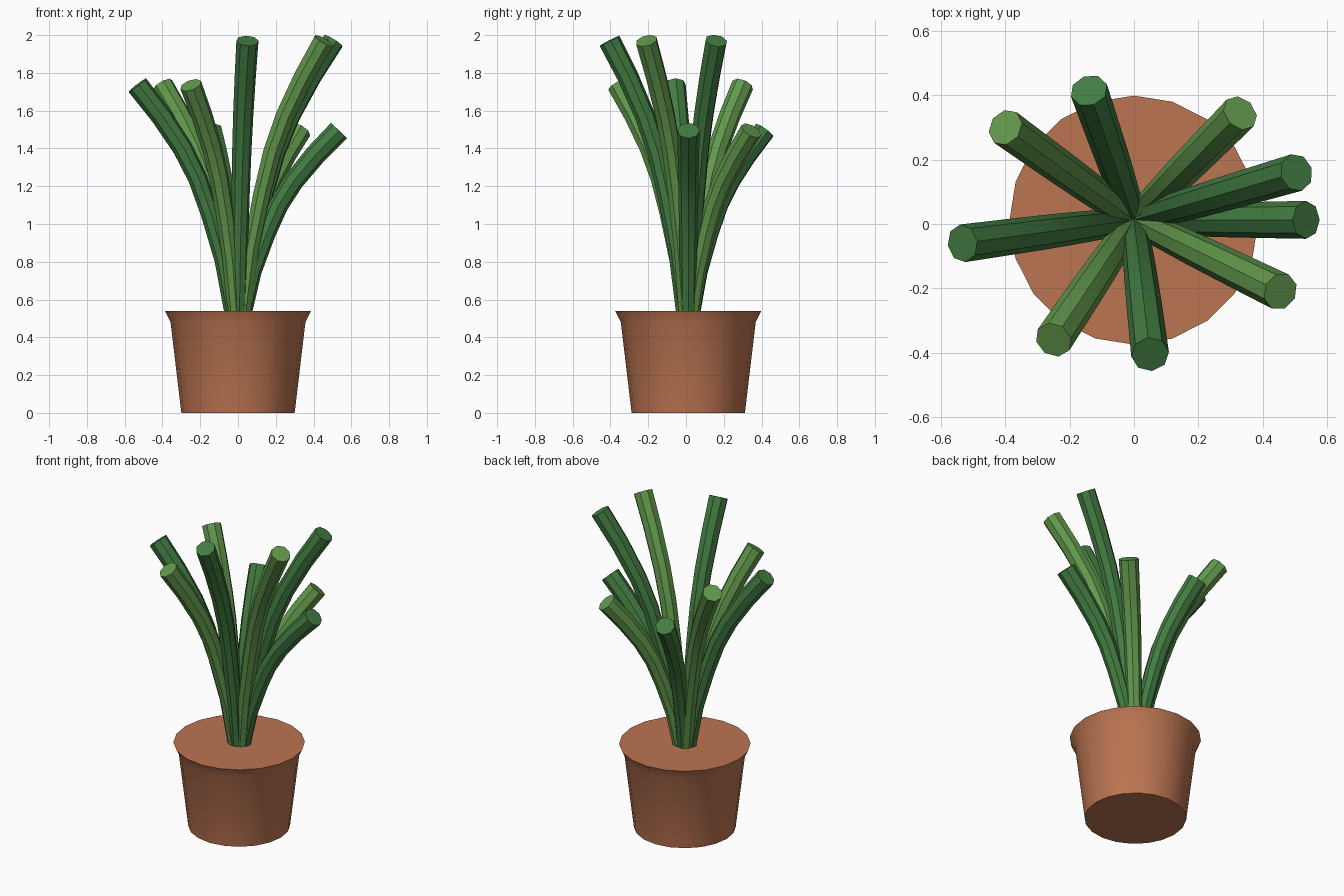
import bpy, bmesh, math
from mathutils import Vector

cube = bpy.data.objects.get("Cube")
if cube:
    bpy.data.objects.remove(cube, do_unlink=True)


def make_material(name, srgb):
    color = [((c / 255 + 0.055) / 1.055) ** 2.4 for c in srgb] + [1.0]
    mat = bpy.data.materials.new(name)
    mat.use_nodes = True
    mat.diffuse_color = color
    mat.node_tree.nodes["Principled BSDF"].inputs["Base Color"].default_value = color
    return mat


terracotta = make_material("terracotta", (188, 117, 82))
light_green = make_material("light_green", (98, 152, 76))
dark_green = make_material("dark_green", (66, 124, 66))

CENTER = Vector((0, 0.012, 0))


def loft(name, rings, mat):
    """Skin closed rings of points, cap both ends and smooth the shallow edges."""
    bm = bmesh.new()
    loops = [[bm.verts.new(p) for p in ring] for ring in rings]
    for low, high in zip(loops, loops[1:]):
        n = len(low)
        for i in range(n):
            j = (i + 1) % n
            bm.faces.new((low[i], low[j], high[j], high[i]))
    bm.faces.new(loops[0][::-1])
    bm.faces.new(loops[-1])
    bmesh.ops.recalc_face_normals(bm, faces=bm.faces[:])
    mesh = bpy.data.meshes.new(name)
    bm.to_mesh(mesh)
    bm.free()
    mesh.materials.append(mat)
    obj = bpy.data.objects.new(name, mesh)
    bpy.context.collection.objects.link(obj)
    bpy.ops.object.select_all(action="DESELECT")
    obj.select_set(True)
    bpy.context.view_layer.objects.active = obj
    bpy.ops.object.shade_smooth_by_angle(angle=math.radians(30))
    return obj


def ring(center, u, v, radius, sides):
    angles = [2 * math.pi * i / sides for i in range(sides)]
    return [center + radius * (math.cos(a) * u + math.sin(a) * v) for a in angles]


# Pot with a flared lip and flat filled top
X, Y, Z = Vector((1, 0, 0)), Vector((0, 1, 0)), Vector((0, 0, 1))
pot_profile = [(0.30, 0), (0.357, 0.48), (0.387, 0.54)]
loft("pot", [ring(CENTER + Z * z, X, Y, r, 20) for r, z in pot_profile], terracotta)

# Stalk bend: share of height against share of outward reach
BEND = [(0, 0.05), (0.25, 0.15), (0.45, 0.28), (0.6, 0.40),
        (0.73, 0.55), (0.87, 0.765), (1, 1)]
SOIL = 0.5


def stalk(name, tip, mat):
    flat = Vector((tip[0], tip[1], 0)) - CENTER
    out = flat.normalized()
    side = Z.cross(out)
    path = [CENTER + flat * r + Z * (SOIL + t * (tip[2] - SOIL)) for t, r in BEND]
    rings = []
    for i, p in enumerate(path):
        tangent = (path[min(i + 1, len(path) - 1)] - path[max(i - 1, 0)]).normalized()
        radius = 0.04 + 0.019 * BEND[i][0]
        rings.append(ring(p, side.cross(tangent), side, radius, 8))
    loft(name, rings, mat)


# Stalk tips, listed around the pot
stalks = [
    ("stalk_left", (0.535, 0.013, 1.495), dark_green),
    ("stalk_left_tall", (0.505, 0.16, 1.97), dark_green),
    ("stalk_back_left", (0.33, 0.345, 1.495), light_green),
    ("stalk_back", (-0.14, 0.415, 1.495), dark_green),
    ("stalk_back_right", (-0.40, 0.30, 1.735), light_green),
    ("stalk_right", (-0.533, -0.06, 1.735), dark_green),
    ("stalk_front_right", (-0.25, -0.36, 1.735), light_green),
    ("stalk_front", (0.05, -0.405, 1.97), dark_green),
    ("stalk_front_left", (0.455, -0.21, 1.97), light_green),
]
for name, tip, mat in stalks:
    stalk(name, tip, mat)
